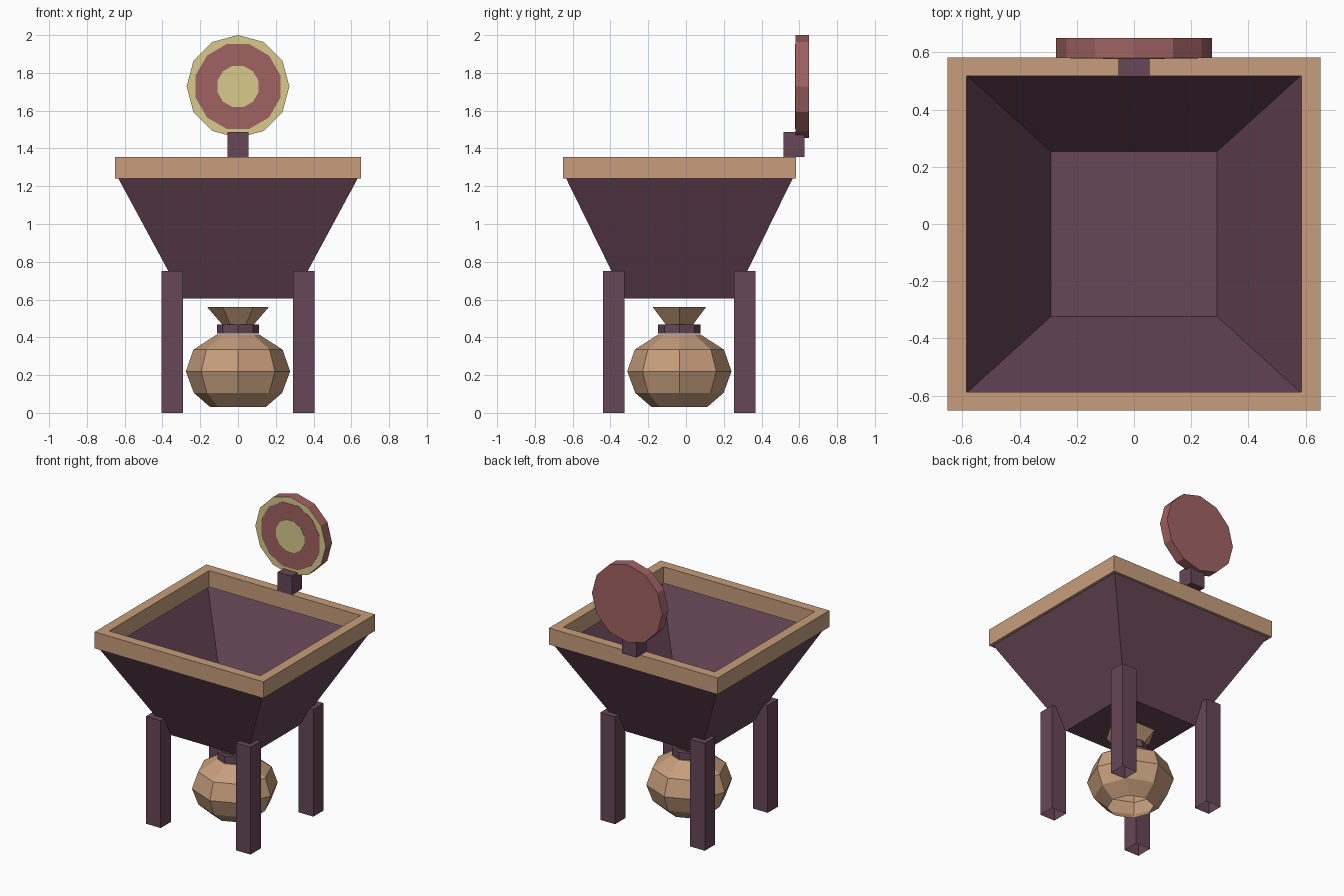
import bpy
import bmesh
from math import sin, cos, pi
from mathutils import Matrix

CY = -0.035  # depth centre of the hopper, legs and sack

cube = bpy.data.objects.get("Cube")
if cube:
    bpy.data.objects.remove(cube, do_unlink=True)


def material(name, hex_code):
    def linear(c):
        return c / 12.92 if c < 0.04045 else ((c + 0.055) / 1.055) ** 2.4
    rgb = [linear(int(hex_code[i:i + 2], 16) / 255) for i in (0, 2, 4)]
    mat = bpy.data.materials.new(name)
    mat.use_nodes = True
    mat.diffuse_color = (*rgb, 1)
    mat.node_tree.nodes["Principled BSDF"].inputs["Base Color"].default_value = (*rgb, 1)
    return mat


purple = material("dark purple wood", "674657")
tan = material("tan", "C69E7C")
red = material("dull red", "A16262")
yellow = material("pale yellow", "D8CB8C")


def rect(hx, hy, z):
    return [(-hx, CY - hy, z), (hx, CY - hy, z), (hx, CY + hy, z), (-hx, CY + hy, z)]


def circle(r, z, sides):
    return [(r * cos(2 * pi * i / sides), CY + r * sin(2 * pi * i / sides), z)
            for i in range(sides)]


def loft(name, rings, mat, bottom=False, top=False, closed=False):
    """Skin a stack of point rings, with optional end caps."""
    bm = bmesh.new()
    loops = [[bm.verts.new(p) for p in ring] for ring in rings]
    pairs = list(zip(loops, loops[1:]))
    if closed:
        pairs.append((loops[-1], loops[0]))
    for a, b in pairs:
        for i in range(len(a)):
            j = (i + 1) % len(a)
            bm.faces.new((a[i], a[j], b[j], b[i]))
    if bottom:
        bm.faces.new(loops[0][::-1])
    if top:
        bm.faces.new(loops[-1])
    return finish(name, bm, mat)


def finish(name, bm, mat):
    bmesh.ops.recalc_face_normals(bm, faces=bm.faces)
    mesh = bpy.data.meshes.new(name)
    bm.to_mesh(mesh)
    bm.free()
    mesh.materials.append(mat)
    ob = bpy.data.objects.new(name, mesh)
    bpy.context.scene.collection.objects.link(ob)
    return ob


def box(name, x, y, z, mat):
    bm = bmesh.new()
    bmesh.ops.create_cube(bm, size=1)
    for v in bm.verts:
        v.co = [lo + (c + 0.5) * (hi - lo) for c, (lo, hi) in zip(v.co, (x, y, z))]
    return finish(name, bm, mat)


def disc(name, r, y, depth, turn, mat):
    """Twelve-sided upright disc whose front face lies at y."""
    bm = bmesh.new()
    bmesh.ops.create_cone(bm, cap_ends=True, segments=12, radius1=r, radius2=r, depth=depth)
    bm.transform(Matrix.Translation((0, y + depth / 2, 1.728))
                 @ Matrix.Rotation(pi / 2, 4, 'X') @ Matrix.Rotation(turn, 4, 'Z'))
    return finish(name, bm, mat)


# Hopper: thin tapered tray with a floor
loft("hopper", [rect(0.29, 0.288, 0.605), rect(0.634, 0.6, 1.242)], purple, bottom=True)

# Square frame around the mouth
loft("hopper_rim", [rect(0.652, 0.617, 1.24), rect(0.652, 0.617, 1.355),
                    rect(0.585, 0.552, 1.355), rect(0.585, 0.552, 1.24)], tan, closed=True)

# Legs, trimmed where they meet the sloping hopper walls
cutter = loft("leg_cutter", [rect(0.293, 0.291, 0.602), rect(0.637, 0.603, 1.24)],
              purple, bottom=True, top=True)
cutter.hide_render = True
for sx, side in ((1, "left"), (-1, "right")):
    for sy, end in ((-1, "front"), (1, "back")):
        leg = box(f"{end}_{side}_leg", sorted((sx * 0.29, sx * 0.404)),
                  sorted((CY + sy * 0.29, CY + sy * 0.404)), (0, 0.75), purple)
        trim = leg.modifiers.new("trim", 'BOOLEAN')
        trim.operation = 'DIFFERENCE'
        trim.solver = 'EXACT'
        trim.object = cutter
        bpy.context.view_layer.update()
        evaluated = leg.evaluated_get(bpy.context.evaluated_depsgraph_get())
        leg_mesh = bpy.data.meshes.new_from_object(evaluated)
        leg.modifiers.clear()
        leg.data = leg_mesh
        # Hollow foot
        bm = bmesh.new()
        bm.from_mesh(leg_mesh)
        foot = [f for f in bm.faces if f.normal.z < -0.9 and f.calc_center_median().z < 0.01]
        bmesh.ops.delete(bm, geom=foot, context='FACES_ONLY')
        bm.to_mesh(leg_mesh)
        bm.free()
bpy.data.objects.remove(cutter, do_unlink=True)

# Sack with tied neck and flared mouth
sack_profile = [(0.146, 0.03), (0.234, 0.106), (0.276, 0.22), (0.236, 0.335), (0.112, 0.415)]
loft("sack", [circle(r, z, 8) for r, z in sack_profile], tan, top=True)
loft("sack_tie", [circle(0.112, z, 8) for z in (0.42, 0.468)], purple, bottom=True, top=True)
loft("sack_mouth", [circle(0.082, 0.466, 6), circle(0.163, 0.56, 6)], tan)

# Round target on a short post
box("target_post", (-0.055, 0.055), (0.515, 0.627), (1.355, 1.487), purple)
disc("target_body", 0.272, 0.582, 0.068, 0, red)
disc("target_outer_ring", 0.272, 0.58, 0.002, 0, yellow)
disc("target_middle_ring", 0.232, 0.578, 0.002, pi / 12, red)
disc("target_centre", 0.113, 0.576, 0.002, pi / 12, yellow)
